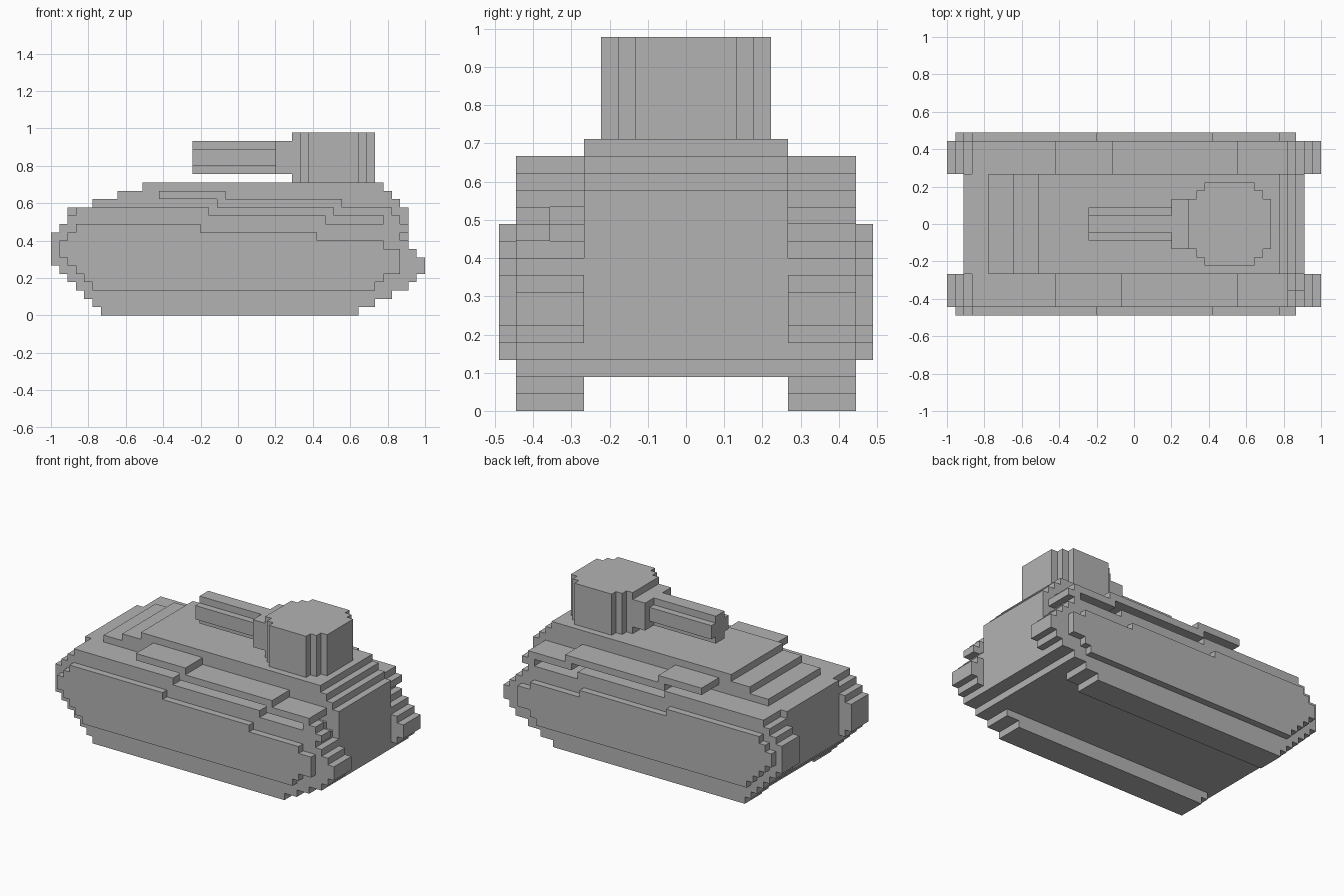
import bpy
import bmesh
from mathutils import Vector

cube = bpy.data.objects.get("Cube")
if cube:
    bpy.data.objects.remove(cube, do_unlink=True)

UNIT = 2 / 45          # size of one grid block
HALF_LENGTH = 22.5     # blocks from the middle to either end

grey = bpy.data.materials.new("plain_grey")
grey.use_nodes = True
grey.diffuse_color = (0.45, 0.45, 0.45, 1)
grey.node_tree.nodes["Principled BSDF"].inputs["Base Color"].default_value = grey.diffuse_color


def stepped(name, rows, start, span, place):
    """Extrude a stepped outline; rows are (low, high, thickness) stacked from start."""
    right, left, level = [], [], start
    for low, high, thick in rows:
        for edge in (level, level + thick):
            right.append((high, edge))
            left.append((low, edge))
        level += thick
    outline = []
    for point in right + left[::-1]:
        if not outline or point != outline[-1]:
            outline.append(point)
    bm = bmesh.new()
    verts = [bm.verts.new(Vector(place(a, b, span[0])) * UNIT) for a, b in outline]
    face = bm.faces.new(verts)
    grown = bmesh.ops.extrude_face_region(bm, geom=[face])["geom"]
    shift = (Vector(place(0, 0, span[1])) - Vector(place(0, 0, span[0]))) * UNIT
    bmesh.ops.translate(bm, vec=shift, verts=[g for g in grown if isinstance(g, bmesh.types.BMVert)])
    bmesh.ops.recalc_face_normals(bm, faces=bm.faces)
    mesh = bpy.data.meshes.new(name)
    bm.to_mesh(mesh)
    bm.free()
    mesh.materials.append(grey)
    obj = bpy.data.objects.new(name, mesh)
    bpy.context.collection.objects.link(obj)
    return obj


# Placement rules: outline (a, b) and extrusion depth d to x, y, z in blocks
def side(a, b, d):
    return (a - HALF_LENGTH, d, b)


def plan(a, b, d):
    return (b - HALF_LENGTH, a, d)


def section(a, b, d):
    return (d - HALF_LENGTH, a, b)


# Hull with stepped nose, deck and tail
hull = [(4, 41, 1), (3, 43, 1), (2, 43, 9), (5, 42, 1), (8, 41, 1), (11, 40, 1)]
stepped("hull", hull, 2, (-6, 6), side)

# Tracks and outer side plates
track = [(6, 37, 1), (5, 39, 1), (4, 41, 1), (3, 43, 1), (2, 44, 1), (1, 45, 1),
         (0, 45, 1), (0, 44, 1), (0, 43, 1), (0, 42, 1), (1, 41, 1), (2, 33, 1), (3, 19, 1)]
plate = [(5, 39, 1), (4, 40, 1), (3, 42, 1), (2, 42, 1), (1, 42, 1),
         (1, 40, 1), (2, 32, 1), (3, 18, 1)]
for label, sign in (("right", -1), ("left", 1)):
    stepped(label + "_track", track, 0, (6 * sign, 10 * sign), side)
    stepped(label + "_side_plate", plate, 3, (10 * sign, 11 * sign), side)

# Thin stepped fenders standing clear of the tracks
right_fender = [(34, 41, 1), (20, 35, 1), (13, 21, 1)]
left_fender = [(40, 42, 1), (34, 41, 1), (19, 35, 1), (13, 20, 1)]
stepped("right_fender", right_fender, 12, (-10, -6), side)
stepped("left_fender", left_fender, 11, (6, 10), side)
stepped("right_fender_tip", [(41, 43, 1), (40, 42, 1)], 10, (-10, -8), side)

# Turret, gun mount and gun barrel
turret = [(-3, 3, 1), (-4, 4, 1), (-5, 5, 6), (-4, 4, 1), (-3, 3, 1)]
stepped("turret", turret, 29, (16, 22), plan)
stepped("gun_mount", [(-3, 3, 4)], 17, (27, 29), section)
stepped("gun_barrel", [(-1, 1, 1), (-2, 2, 2), (-1, 1, 1)], 17, (17, 27), section)
